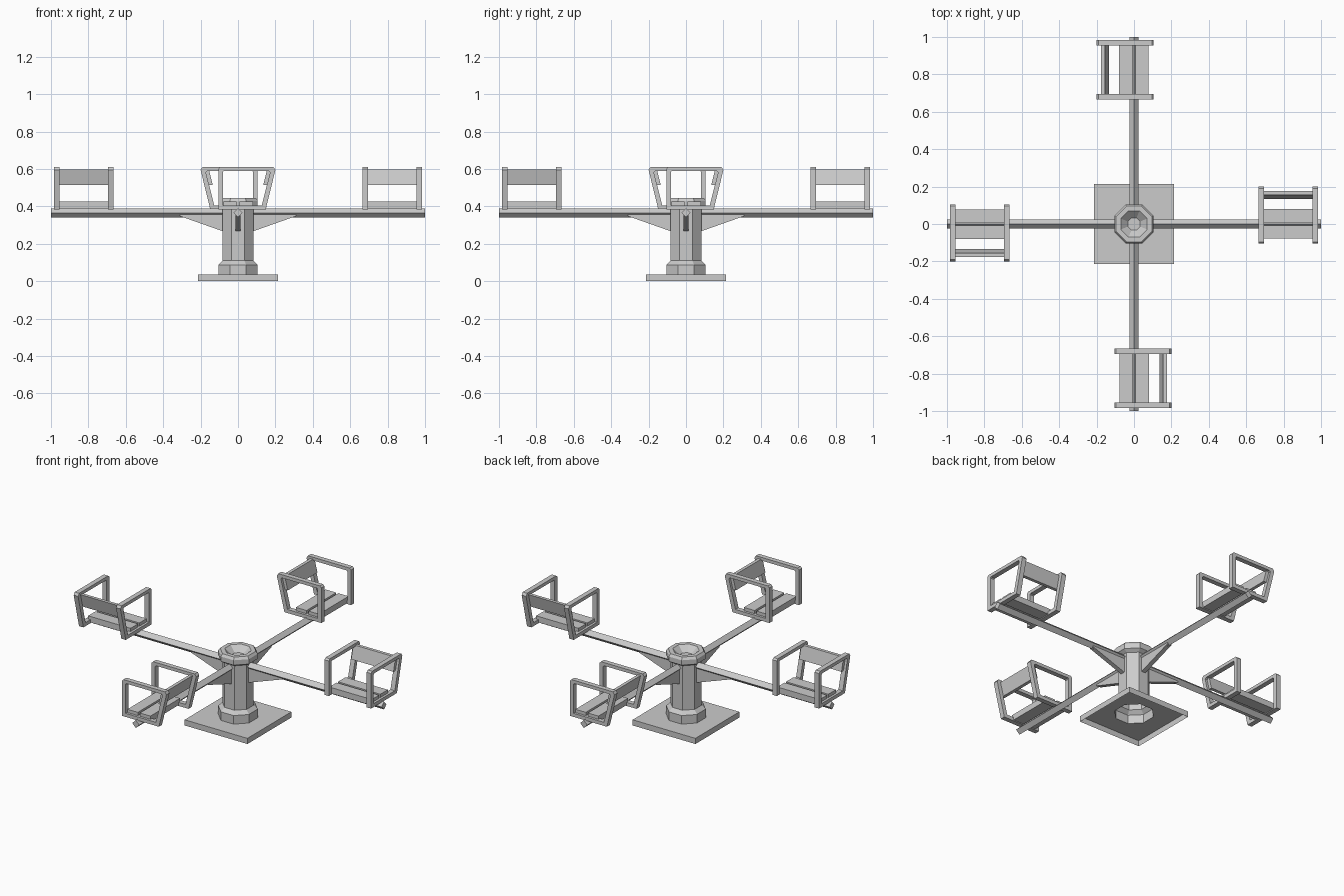
import bpy, bmesh, math
from mathutils import Matrix

if "Cube" in bpy.data.objects:
    bpy.data.objects.remove(bpy.data.objects["Cube"])

grey = bpy.data.materials.new("plain_grey")
grey.use_nodes = True
COLOUR = (0.6, 0.6, 0.6, 1)
grey.diffuse_color = COLOUR
grey.node_tree.nodes["Principled BSDF"].inputs["Base Color"].default_value = COLOUR


def finish(bm, name, turn=0):
    """Turn the part about the post and make it an object."""
    bmesh.ops.recalc_face_normals(bm, faces=bm.faces)
    bm.transform(Matrix.Rotation(turn, 4, 'Z'))
    mesh = bpy.data.meshes.new(name)
    bm.to_mesh(mesh)
    bm.free()
    mesh.materials.append(grey)
    obj = bpy.data.objects.new(name, mesh)
    bpy.context.collection.objects.link(obj)
    return obj


def octagon(bm, apothem, z):
    r = apothem / math.cos(math.pi / 8)
    angles = [math.pi / 8 + k * math.pi / 4 for k in range(8)]
    return [bm.verts.new((r * math.cos(a), r * math.sin(a), z)) for a in angles]


def bridge(bm, a, b):
    n = len(a)
    for i in range(n):
        j = (i + 1) % n
        bm.faces.new((a[i], a[j], b[j], b[i]))


def close_loop(bm, loop):
    return [bm.edges.new((v, loop[(i + 1) % len(loop)])) for i, v in enumerate(loop)]


def prism_x(name, points, x0, x1, turn):
    """Extrude a (y, z) outline along x."""
    bm = bmesh.new()
    a, b = [[bm.verts.new((x, y, z)) for y, z in points] for x in (x0, x1)]
    bridge(bm, a, b)
    bm.faces.new(a)
    bm.faces.new(b)
    return finish(bm, name, turn)


def box(name, x0, x1, y0, y1, z0, z1, turn):
    return prism_x(name, [(y0, z0), (y1, z0), (y1, z1), (y0, z1)], x0, x1, turn)


# Base plate, open underneath, with an opening for the post
HALF, PLATE_TOP = 0.215, 0.035
bm = bmesh.new()
corners = [(-HALF, -HALF), (HALF, -HALF), (HALF, HALF), (-HALF, HALF)]
top = [bm.verts.new((x, y, PLATE_TOP)) for x, y in corners]
low = [bm.verts.new((x, y, 0)) for x, y in corners]
rim = close_loop(bm, top) + close_loop(bm, octagon(bm, 0.105, PLATE_TOP))
bmesh.ops.triangle_fill(bm, edges=rim, use_beauty=True, normal=(0, 0, 1))
bridge(bm, low, top)
finish(bm, "base_plate")

# Eight-sided post with flared foot, collar and dished top
bm = bmesh.new()
profile = [(0.105, PLATE_TOP), (0.105, 0.088), (0.083, 0.11), (0.083, 0.385),
           (0.105, 0.4), (0.105, 0.43), (0.095, 0.445), (0.07, 0.445), (0.033, 0.41)]
rings = [octagon(bm, r, z) for r, z in profile]
for lower, upper in zip(rings, rings[1:]):
    bridge(bm, lower, upper)
bm.faces.new(rings[-1])
finish(bm, "centre_post")

# Outlines of the seat parts, seen along an arm
ARM_Z, ARM_R = 0.366, 0.024
arm_outline = [(0, ARM_Z - ARM_R), (ARM_R, ARM_Z), (0, ARM_Z + ARM_R), (-ARM_R, ARM_Z)]
frame_outer = [(-0.105, 0.383), (-0.105, 0.6), (-0.095, 0.61),
               (0.19, 0.61), (0.2, 0.595), (0.148, 0.383)]
frame_inner = [(-0.08, 0.405), (-0.08, 0.585), (-0.075, 0.59),
               (0.165, 0.59), (0.172, 0.583), (0.127, 0.405)]
back_outline = [(0.135, 0.515), (0.155, 0.515), (0.176, 0.597), (0.156, 0.597)]


def seat_frame(name, x0, x1, turn):
    bm = bmesh.new()
    loops = [[bm.verts.new((x, y, z)) for y, z in pts]
             for x, pts in ((x0, frame_outer), (x1, frame_outer),
                            (x1, frame_inner), (x0, frame_inner))]
    for i in range(4):
        bridge(bm, loops[i], loops[(i + 1) % 4])
    finish(bm, name, turn)


def bracket(name, turn):
    """Triangular brace between the post and the arm."""
    bm = bmesh.new()
    sides = [[bm.verts.new((x, y, z)) for x, z in
              ((0.075, 0.265), (0.31, 0.348), (0.31, 0.36), (0.075, 0.36))]
             for y in (-0.014, 0.014)]
    bridge(bm, *sides)
    for side in sides:
        bm.faces.new(side)
    finish(bm, name, turn)


# Four arms, each carrying a seat facing along the direction of spin
for k, place in enumerate(("left", "back", "right", "front")):
    turn = k * math.pi / 2
    prism_x(place + "_arm", arm_outline, 0.07, 1.0, turn)
    bracket(place + "_bracket", turn)
    seat_frame(place + "_inner_seat_frame", 0.665, 0.695, turn)
    seat_frame(place + "_outer_seat_frame", 0.955, 0.985, turn)
    for side, y0, y1 in (("front", -0.078, -0.007), ("rear", 0.007, 0.08)):
        box(f"{place}_seat_{side}_slat", 0.68, 0.97, y0, y1, 0.388, 0.425, turn)
    prism_x(place + "_backrest", back_outline, 0.68, 0.97, turn)
